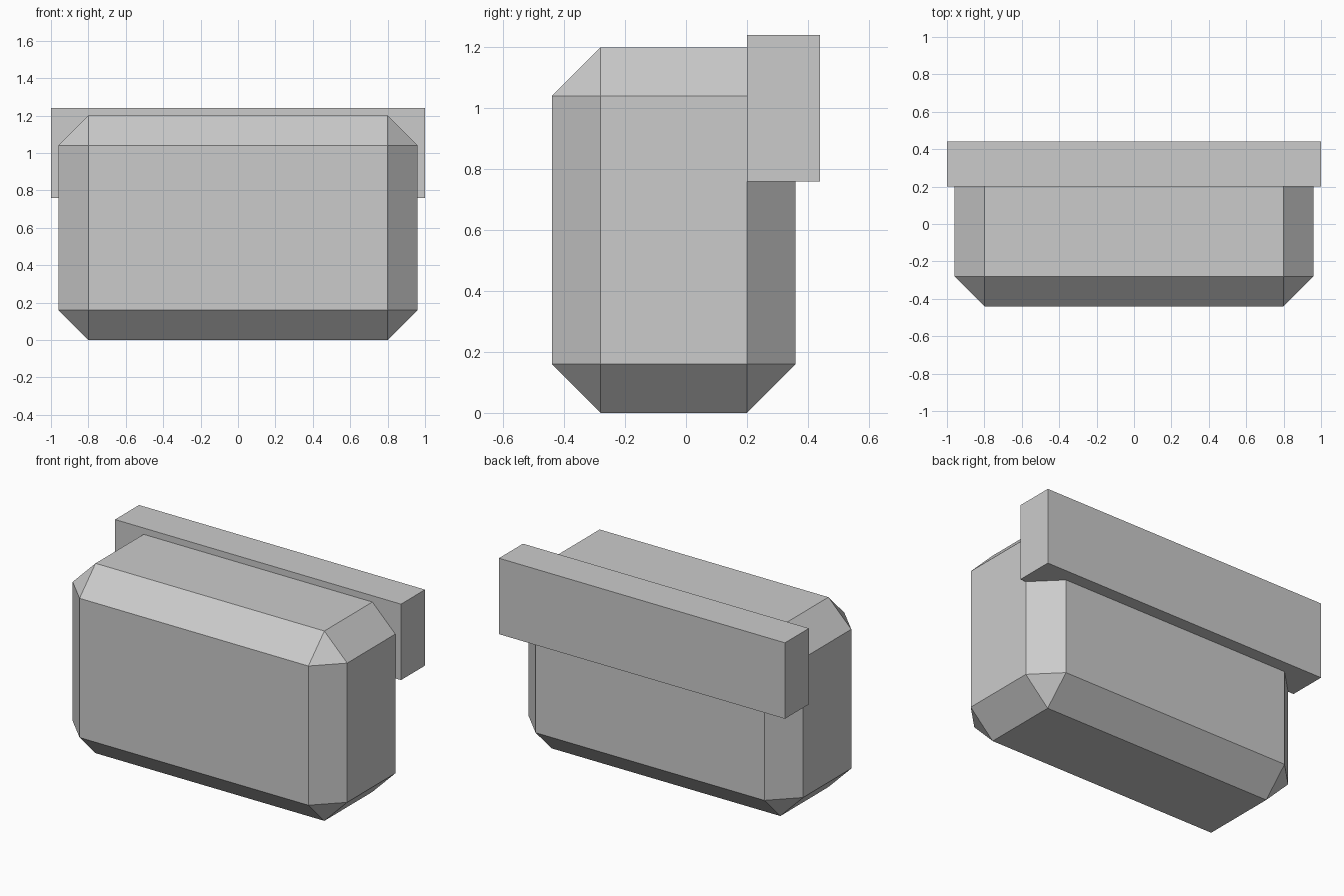
import bpy
import bmesh
from mathutils import Vector

if "Cube" in bpy.data.objects:
    bpy.data.objects.remove(bpy.data.objects["Cube"])

grey = bpy.data.materials.new("plain grey")
grey.diffuse_color = (0.6, 0.6, 0.6, 1.0)
grey.use_nodes = True
grey.node_tree.nodes["Principled BSDF"].inputs["Base Color"].default_value = grey.diffuse_color


def box(name, low, high, chamfer=0.0):
    """Box between two corners, with optional flat chamfers on all edges."""
    low, high = Vector(low), Vector(high)
    bm = bmesh.new()
    bmesh.ops.create_cube(bm, size=1.0)
    bmesh.ops.scale(bm, vec=high - low, verts=bm.verts)
    bmesh.ops.translate(bm, vec=(low + high) / 2, verts=bm.verts)
    if chamfer:
        bmesh.ops.bevel(bm, geom=bm.edges[:], offset=chamfer, segments=1,
                        profile=0.5, affect='EDGES')
    mesh = bpy.data.meshes.new(name)
    bm.to_mesh(mesh)
    bm.free()
    mesh.materials.append(grey)
    obj = bpy.data.objects.new(name, mesh)
    bpy.context.collection.objects.link(obj)
    return obj


# Main chamfered block
box("body", (-0.96, -0.44, 0.0), (0.96, 0.36, 1.2), chamfer=0.16)

# Wide bar across the upper back
box("back_bar", (-1.0, 0.2, 0.76), (1.0, 0.44, 1.24))
